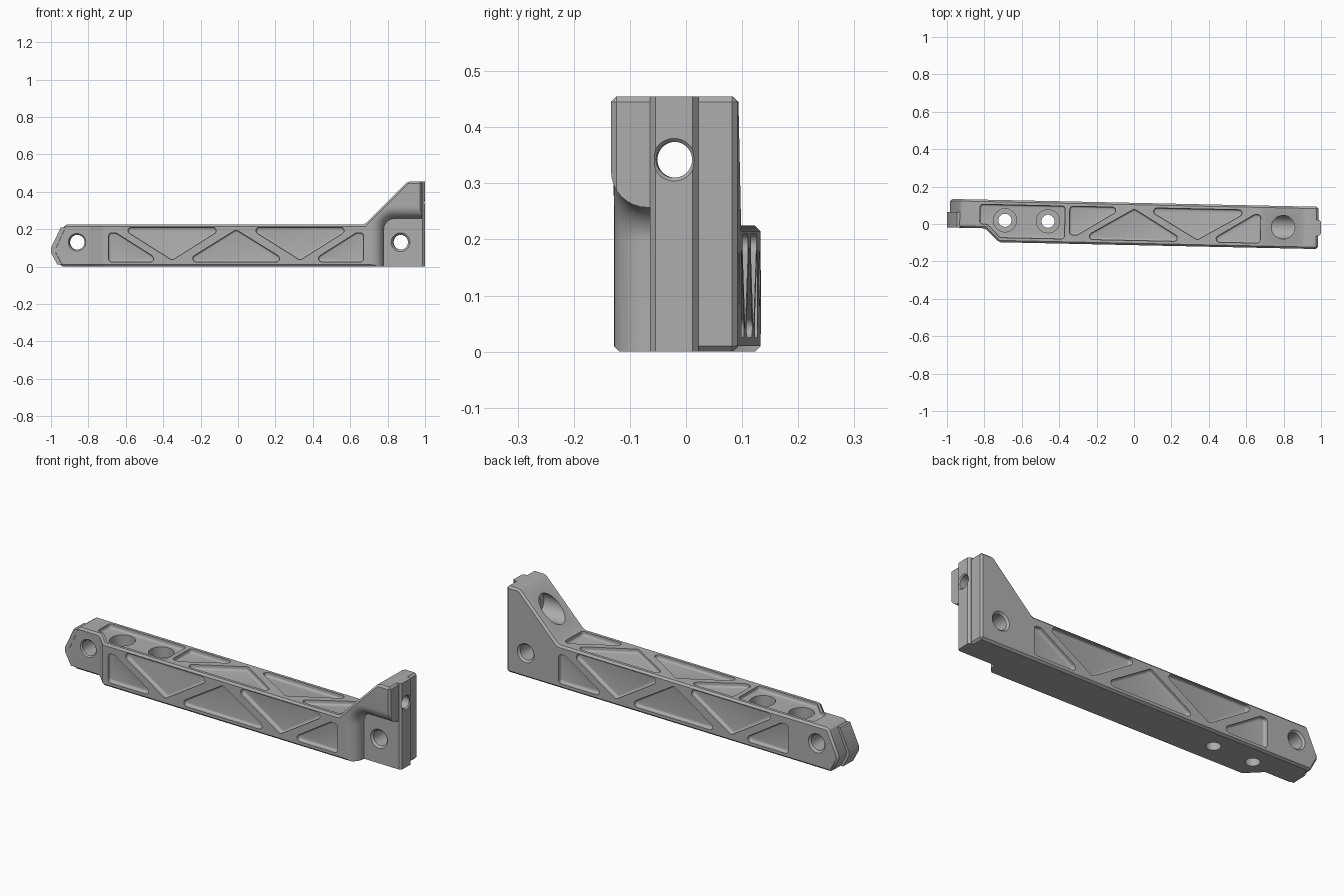
import bpy, bmesh, math
from mathutils import Vector

if "Cube" in bpy.data.objects:
    bpy.data.objects.remove(bpy.data.objects["Cube"], do_unlink=True)

HALF = 0.113      # half width of the beam
TOP = 0.225       # height of the beam
HIGH = 0.455      # height of the end flange
INNER = 0.043     # half width of the end ribs and mounting lugs
SLANT = -0.0213   # the whole part sits slightly turned

grey = bpy.data.materials.new("machined grey")
grey.use_nodes = True
colour = (0.42, 0.42, 0.42, 1)
grey.diffuse_color = colour
grey.node_tree.nodes["Principled BSDF"].inputs["Base Color"].default_value = colour


def place(axis, a, b, t):
    return {"x": (t, a, b), "y": (a, t, b), "z": (a, b, t)}[axis]


def loft(name, rings):
    """Closed solid through a list of equal-length rings of 3D points."""
    bm = bmesh.new()
    loops = [[bm.verts.new(p) for p in ring] for ring in rings]
    n = len(loops[0])
    for low, high in zip(loops, loops[1:]):
        for i in range(n):
            j = (i + 1) % n
            bm.faces.new((low[i], low[j], high[j], high[i]))
    bm.faces.new(loops[0])
    bm.faces.new(loops[-1])
    bmesh.ops.recalc_face_normals(bm, faces=bm.faces)
    mesh = bpy.data.meshes.new(name)
    bm.to_mesh(mesh)
    bm.free()
    obj = bpy.data.objects.new(name, mesh)
    obj.data.materials.append(grey)
    bpy.context.collection.objects.link(obj)
    return obj


def prism(name, axis, outline, start, end):
    return loft(name, [[place(axis, a, b, t) for a, b in outline] for t in (start, end)])


def apply_modifier(obj, mod):
    bpy.context.view_layer.objects.active = obj
    bpy.ops.object.modifier_apply(modifier=mod.name)


def combine(obj, tool, operation="DIFFERENCE"):
    mod = obj.modifiers.new("combine", "BOOLEAN")
    mod.operation = operation
    mod.solver = "EXACT"
    mod.object = tool
    apply_modifier(obj, mod)
    bpy.data.objects.remove(tool, do_unlink=True)


def rounded(points, radius, inset):
    """Polygon with round corners, moved inwards by inset."""
    pts = [Vector(p) for p in points]
    area = sum(pts[i - 1].cross(pts[i]) for i in range(len(pts)))
    if area < 0:
        pts.reverse()
    out = []
    for i, p in enumerate(pts):
        before, after = pts[i - 1], pts[(i + 1) % len(pts)]
        u, v = (before - p).normalized(), (after - p).normalized()
        half = u.angle(v) / 2
        centre = p + (u + v).normalized() * radius / math.sin(half)
        start = (p + u * radius / math.tan(half) - centre).normalized()
        end = (p + v * radius / math.tan(half) - centre).normalized()
        convex = (p - before).cross(after - p) > 0
        r = radius - inset if convex else radius + inset
        sweep = math.atan2(start.cross(end), start.dot(end))
        for k in range(7):
            angle = math.atan2(start.y, start.x) + sweep * k / 6
            out.append((centre.x + r * math.cos(angle), centre.y + r * math.sin(angle)))
    return out


def pocket(axis, points, surface, side, depth=0.022, fillet=0.01):
    """Cutter for a round-cornered pocket with a filleted floor."""
    levels = [(surface + side * 0.02, 0)]
    for k in range(5):
        a = math.pi / 2 * k / 4
        levels.append((surface - side * (depth - fillet + fillet * math.sin(a)),
                       fillet * (1 - math.cos(a))))
    return loft("pocket_cutter", [[place(axis, a, b, t) for a, b in rounded(points, 0.018, o)]
                                  for t, o in levels])


def drill(axis, a, b, steps, sides=40):
    """Cutter for a stepped round hole; steps are (position, radius)."""
    turn = [2 * math.pi * k / sides for k in range(sides)]
    return loft("drill", [[place(axis, a + r * math.cos(q), b + r * math.sin(q), t)
                           for q in turn] for t, r in steps])


# Beam and flange: side profile trimmed by the plan outline, edges chamfered
body = prism("brace_body", "y",
             [(-0.945, 0), (0.985, 0), (0.985, HIGH), (0.91, HIGH), (0.68, TOP),
              (-0.925, TOP), (-0.985, 0.095), (-0.985, 0.075)], -0.3, HALF)
plan = prism("plan", "z", [(-1.2, -0.04), (-0.795, -0.04), (-0.72, -HALF), (1.2, -HALF),
                           (1.2, 0.4), (-1.2, 0.4)], -0.2, 0.7)
combine(body, plan, "INTERSECT")
bevel = body.modifiers.new("chamfer", "BEVEL")
bevel.width = 0.01
bevel.segments = 1
bevel.limit_method = "ANGLE"
bevel.angle_limit = math.radians(32)
bevel.use_clamp_overlap = False
apply_modifier(body, bevel)

# Locating ribs on both ends
right_rib = prism("right_rib", "z", [(0.95, -INNER), (0.988, -INNER), (1, -INNER + 0.01),
                                     (1, INNER - 0.01), (0.988, INNER), (0.95, INNER)], 0, HIGH)
combine(body, right_rib, "UNION")
left_rib = prism("left_rib", "y", [(-0.9, 0.01), (-0.965, 0.01), (-1, 0.075), (-1, 0.098),
                                   (-0.947, 0.21), (-0.9, 0.21)], -0.039, INNER)
combine(body, left_rib, "UNION")

# Mounting recess with a rolled outer edge, under the flange
ROLL = 0.065
levels = [(-0.25, ROLL)]
for k in range(9):
    q = math.pi / 2 * k / 8
    levels.append((-HALF + ROLL * (1 - math.cos(q)), ROLL * (1 - math.sin(q))))
levels.append((-INNER, 0))
rings = []
for y, o in levels:
    ring = [(1.2, y, -0.1), (1.2, y, 0.257 + o)]
    for k in range(11):
        q = math.pi / 2 * (1 + k / 10)
        ring.append((0.84 + (0.06 + o) * math.cos(q), y, 0.197 + (0.06 + o) * math.sin(q)))
    ring.append((0.78 - o, y, -0.1))
    rings.append(ring)
combine(body, loft("recess_cutter", rings))

# Truss pockets on the front and back, mirrored about the middle of the beam
corner = [(-0.69, 0.025), (-0.405, 0.025), (-0.65, 0.18), (-0.69, 0.18)]
hanging = [(-0.63, 0.21), (-0.07, 0.21), (-0.35, 0.034)]
standing = [(-0.285, 0.025), (0.27, 0.025), (-0.008, 0.197)]
mirrored = [[(-0.016 - x, z) for x, z in shape] for shape in (corner, hanging)]
for side in (-1, 1):
    for shape in [corner, hanging, standing] + mirrored:
        combine(body, pocket("y", shape, side * HALF, side))

# Pockets in the top
EDGE = 0.088
for shape in (
        [(-0.825, EDGE), (-0.37, EDGE), (-0.37, -EDGE), (-0.715, -EDGE),
         (-0.785, -0.018), (-0.825, -0.018)],
        [(-0.345, EDGE), (-0.055, EDGE), (-0.3, -0.065), (-0.345, -0.065)],
        [(-0.285, -EDGE), (0.28, -EDGE), (0, 0.08)],
        [(0.055, EDGE), (0.625, EDGE), (0.34, -0.078)],
        [(0.395, -EDGE), (0.677, -EDGE), (0.677, 0.065), (0.645, 0.065)]):
    combine(body, pocket("z", shape, TOP, 1))

# Counterbored holes down through the beam
for x in (-0.69, -0.46):
    combine(body, drill("z", x, 0.005, [(-0.1, 0.035), (0.1, 0.035), (0.1, 0.062), (0.4, 0.062)]))

# Cross holes at both ends, countersunk
for x in (-0.86, 0.87):
    combine(body, drill("y", x, 0.13, [(-0.3, 0.05), (-INNER, 0.05), (-INNER + 0.01, 0.04),
                                       (HALF - 0.01, 0.04), (HALF, 0.05), (0.3, 0.05)]))

# Flange hole along the beam, counterbored from the slope
combine(body, drill("x", 0, 0.342, [(0.5, 0.063), (0.89, 0.063), (0.89, 0.032),
                                    (0.994, 0.032), (1, 0.038), (1.1, 0.038)]))

# Final turn and shading
body.rotation_euler.z = SLANT
bpy.ops.object.select_all(action="DESELECT")
body.select_set(True)
bpy.context.view_layer.objects.active = body
bpy.ops.object.shade_smooth_by_angle(angle=math.radians(30))
